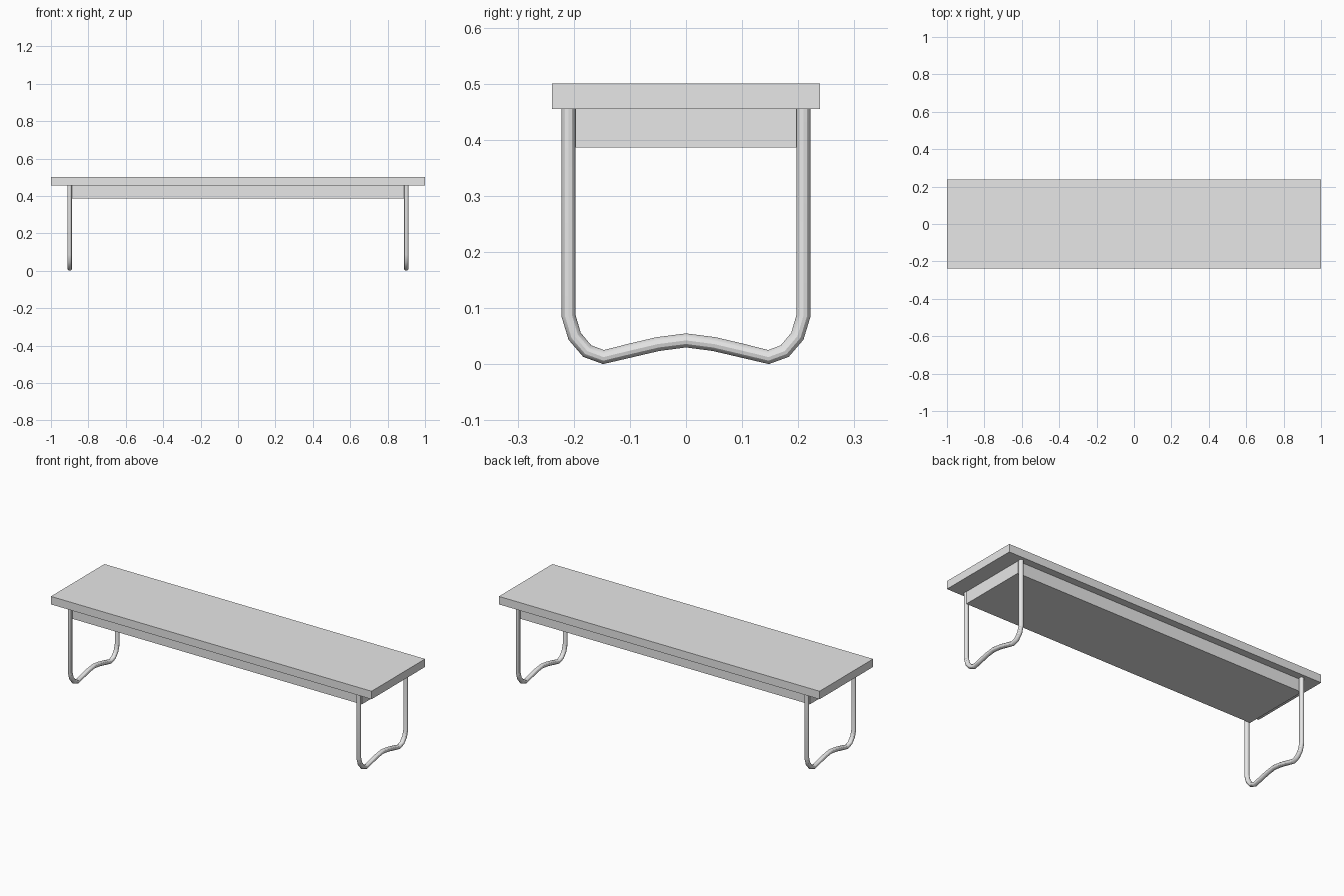
import bpy

if "Cube" in bpy.data.objects:
    bpy.data.objects.remove(bpy.data.objects["Cube"], do_unlink=True)

GREY = (0.8, 0.8, 0.8, 1)
grey = bpy.data.materials.new("light_grey")
grey.use_nodes = True
grey.diffuse_color = GREY
grey.node_tree.nodes["Principled BSDF"].inputs["Base Color"].default_value = GREY


def box(name, length, width, bottom, top):
    bpy.ops.mesh.primitive_cube_add(size=1, location=(0, 0, (bottom + top) / 2))
    obj = bpy.context.object
    obj.name = name
    obj.scale = (length, width, top - bottom)
    bpy.ops.object.transform_apply(location=False, rotation=False, scale=True)
    obj.data.materials.append(grey)


def tube(name, x, path, radius):
    curve = bpy.data.curves.new(name, "CURVE")
    curve.dimensions = "3D"
    curve.bevel_depth = radius
    curve.bevel_resolution = 4
    curve.use_fill_caps = True
    spline = curve.splines.new("POLY")
    spline.points.add(len(path) - 1)
    for point, (y, z) in zip(spline.points, path):
        point.co = (x, y, z, 1)
    curve.materials.append(grey)
    obj = bpy.data.objects.new(name, curve)
    bpy.context.collection.objects.link(obj)
    # turn the swept curve into a smooth mesh
    bpy.ops.object.select_all(action="DESELECT")
    obj.select_set(True)
    bpy.context.view_layer.objects.active = obj
    bpy.ops.object.convert(target="MESH")
    bpy.ops.object.shade_smooth_by_angle()


# Seat board and the solid apron below it
box("seat_top", 2, 0.477, 0.455, 0.5)
box("apron", 1.82, 0.394, 0.386, 0.455)

# Bent tube legs: half of the loop, mirrored across the middle
half = [(0.2095, 0.456), (0.2095, 0.087), (0.1985, 0.05), (0.176, 0.0235),
        (0.147, 0.0128), (0.1, 0.0243), (0.05, 0.036)]
loop = half + [(0, 0.0425)] + [(-y, z) for y, z in reversed(half)]
for side, x in (("left", 0.9), ("right", -0.9)):
    tube(side + "_leg_frame", x, loop, 0.0125)
